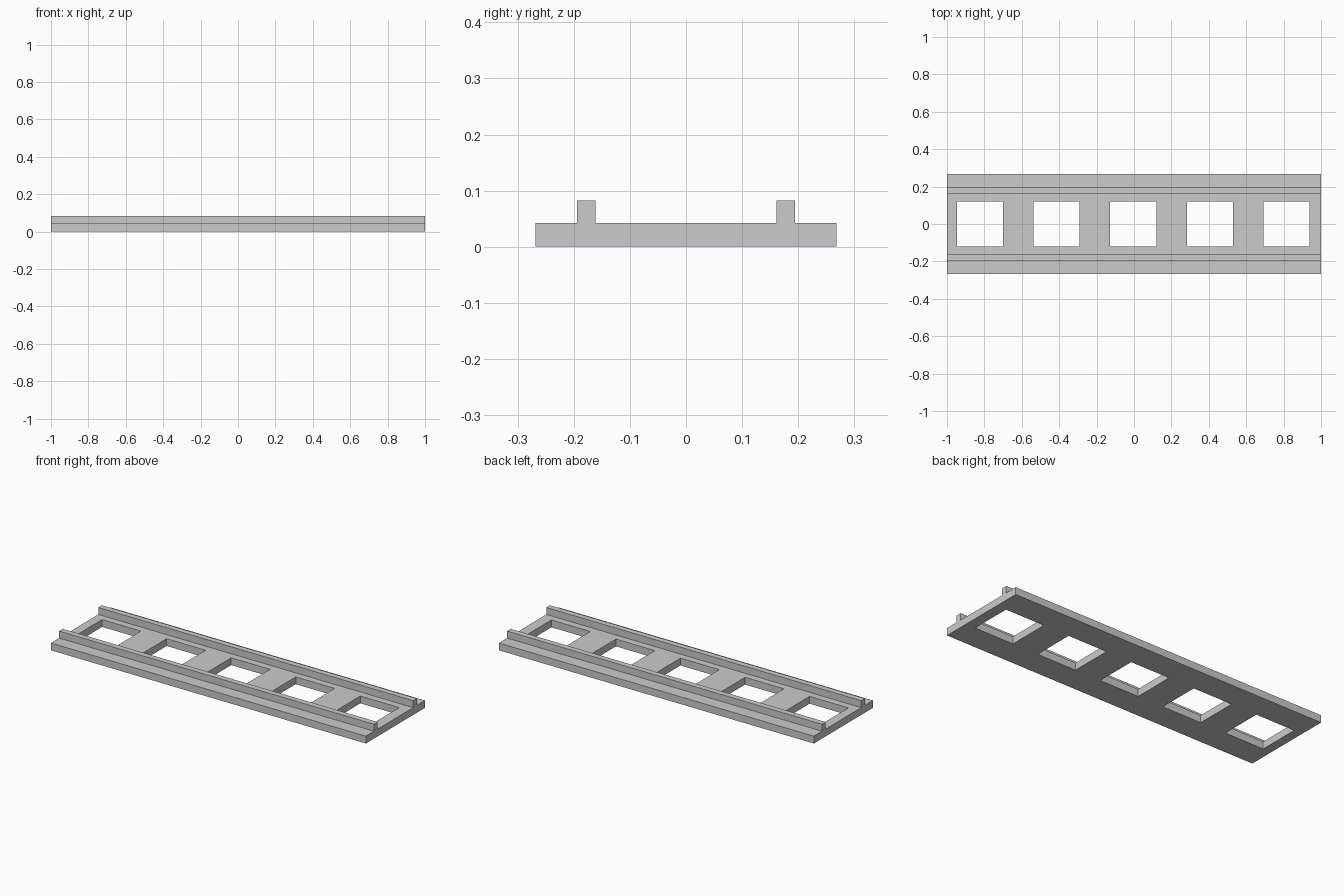
import bpy
import bmesh

cube = bpy.data.objects.get("Cube")
if cube:
    bpy.data.objects.remove(cube, do_unlink=True)

LENGTH, WIDTH, BASE_H = 2.0, 0.537, 0.042
RAIL_Y, RAIL_W, RAIL_H = 0.1775, 0.033, 0.04
HOLES, PITCH, HOLE_X, HOLE_Y, SHIFT = 5, 0.41, 0.247, 0.241, -0.004

grey = bpy.data.materials.new("plain grey")
grey.use_nodes = True
colour = (0.6, 0.6, 0.6, 1)
grey.diffuse_color = colour
grey.node_tree.nodes["Principled BSDF"].inputs["Base Color"].default_value = colour


def finish(name, bm):
    bmesh.ops.recalc_face_normals(bm, faces=bm.faces[:])
    mesh = bpy.data.meshes.new(name)
    bm.to_mesh(mesh)
    bm.free()
    mesh.materials.append(grey)
    obj = bpy.data.objects.new(name, mesh)
    bpy.context.collection.objects.link(obj)
    return obj


# Base plate: a grid of cells with the window cells left out, then thickened
xs = [-LENGTH / 2]
for i in range(HOLES):
    centre = SHIFT + (i - (HOLES - 1) / 2) * PITCH
    xs += [centre - HOLE_X / 2, centre + HOLE_X / 2]
xs.append(LENGTH / 2)
ys = [-WIDTH / 2, -HOLE_Y / 2, HOLE_Y / 2, WIDTH / 2]

bm = bmesh.new()
grid = [[bm.verts.new((x, y, 0)) for y in ys] for x in xs]
for i in range(len(xs) - 1):
    for j in range(len(ys) - 1):
        if j == 1 and i % 2 == 1:
            continue
        bm.faces.new((grid[i][j], grid[i + 1][j], grid[i + 1][j + 1], grid[i][j + 1]))
top = bmesh.ops.extrude_face_region(bm, geom=bm.faces[:], use_keep_orig=True)
verts = [g for g in top["geom"] if isinstance(g, bmesh.types.BMVert)]
bmesh.ops.translate(bm, vec=(0, 0, BASE_H), verts=verts)
finish("base_plate", bm)

# Two rails running the full length
for name, side in (("front_rail", -1), ("back_rail", 1)):
    bm = bmesh.new()
    bmesh.ops.create_cube(bm, size=1)
    bmesh.ops.scale(bm, vec=(LENGTH, RAIL_W, RAIL_H), verts=bm.verts[:])
    bmesh.ops.translate(bm, vec=(0, side * RAIL_Y, BASE_H + RAIL_H / 2), verts=bm.verts[:])
    finish(name, bm)
